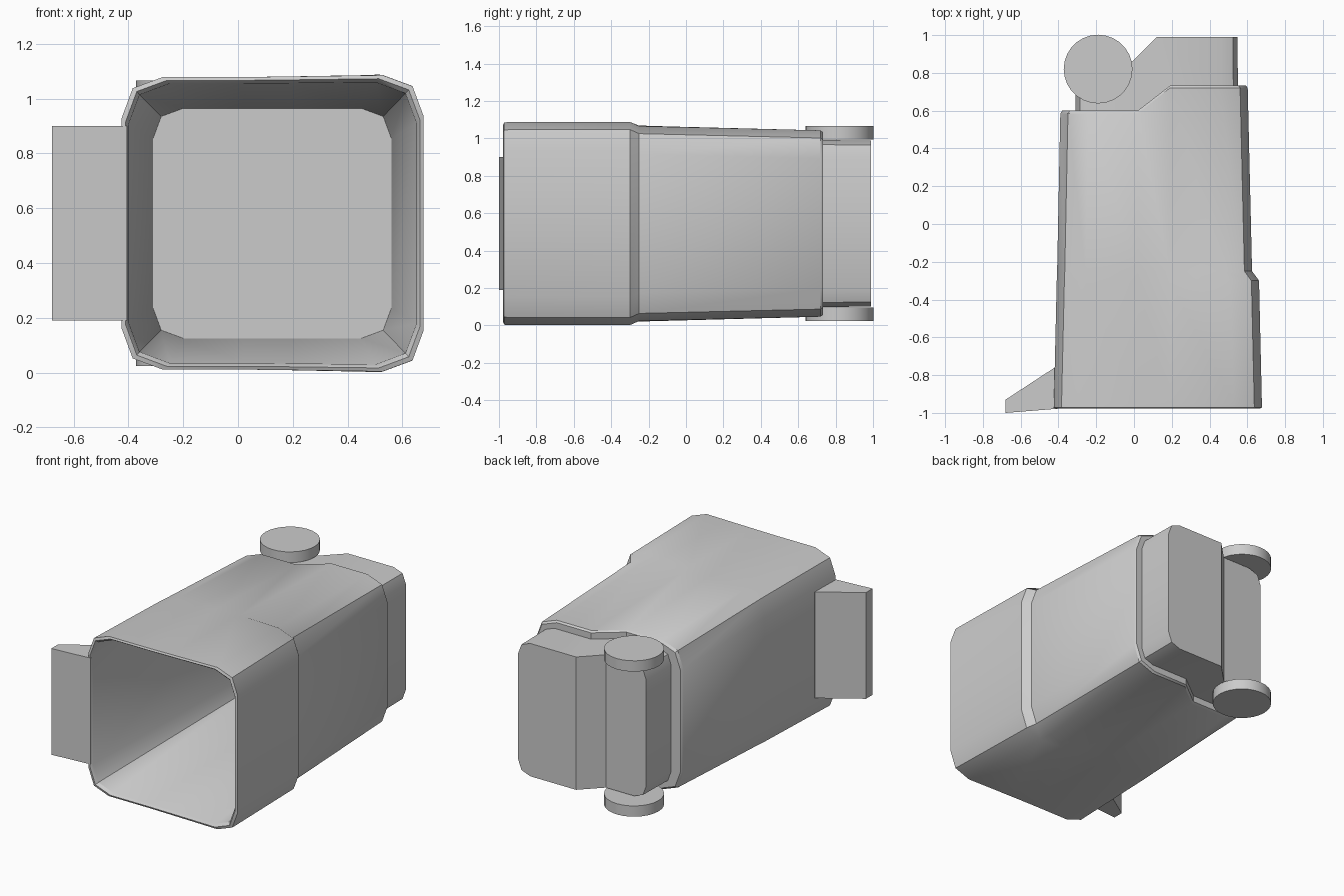
import bpy, bmesh, math

if "Cube" in bpy.data.objects:
    bpy.data.objects.remove(bpy.data.objects["Cube"])

ZC = 0.545  # mirror plane height


def ring(x0, x1, hl, hr, y, dy=0.0, xa=0.02, xb=0.19, c=0.15):
    """Chamfered 16-point loop; y rises by dy between xa and xb, hl/hr = left/right half height."""
    k = 0.27 * c
    top = [(x1, hr - c), (x1 - k, hr - k), (x1 - c, hr), (xb, hl + (hr - hl) * 0.3),
           (xa, hl), (x0 + c, hl), (x0 + k, hl - k), (x0, hl - c)]

    def depth(x):
        t = (x - xa) / (xb - xa)
        return y + dy * min(1, max(0, t))
    pts = [(x, depth(x), ZC + h) for x, h in top]
    return pts + [(x, yy, 2 * ZC - z) for x, yy, z in reversed(pts)]


def finish(bm, name, angle=35):
    bmesh.ops.recalc_face_normals(bm, faces=bm.faces)
    me = bpy.data.meshes.new(name)
    bm.to_mesh(me)
    bm.free()
    ob = bpy.data.objects.new(name, me)
    bpy.context.collection.objects.link(ob)
    bpy.ops.object.select_all(action='DESELECT')
    ob.select_set(True)
    bpy.context.view_layer.objects.active = ob
    bpy.ops.object.shade_smooth_by_angle(angle=math.radians(angle))
    return ob


def loft(name, rings):
    """Skin consecutive loops and close both ends with strips of quads."""
    bm = bmesh.new()
    loops = [[bm.verts.new(p) for p in r] for r in rings]
    n = len(loops[0])
    for a, b in zip(loops, loops[1:]):
        for i in range(n):
            j = (i + 1) % n
            bm.faces.new((a[i], a[j], b[j], b[i]))
    for lp in (loops[0], loops[-1]):
        for i in range(n // 2 - 1):
            bm.faces.new((lp[i], lp[i + 1], lp[n - 2 - i], lp[n - 1 - i]))
    return finish(bm, name)


# bin shell: inner floor, inner wall, rounded rim, bulged outer wall, stepped shoulder, base
loft("bin_body", [
    ring(-0.31, 0.56, 0.42, 0.42, 0.57, c=0.11),
    ring(-0.40, 0.652, 0.51, 0.515, -0.96),
    ring(-0.41, 0.664, 0.522, 0.528, -0.978),
    ring(-0.425, 0.678, 0.534, 0.541, -0.972),
    ring(-0.424, 0.677, 0.534, 0.542, -0.95),
    ring(-0.409, 0.662, 0.526, 0.543, -0.30),
    ring(-0.407, 0.625, 0.524, 0.521, -0.25),
    ring(-0.390, 0.602, 0.498, 0.498, 0.585, 0.135),
    ring(-0.380, 0.594, 0.488, 0.488, 0.60, 0.132),
    ring(-0.31, 0.55, 0.446, 0.446, 0.60, 0.132, c=0.09),
    ring(-0.308, 0.548, 0.444, 0.444, 0.86, 0.13, -0.01, 0.12, c=0.09),
])

# lid handle: wedge-shaped grip along the rim
bm = bmesh.new()
prof = [(-0.68, -1.0), (-0.68, -0.93), (-0.42, -0.76), (-0.405, -0.78), (-0.405, -0.978)]
f = bm.faces.new([bm.verts.new((x, y, 0.19)) for x, y in prof])
ext = bmesh.ops.extrude_face_region(bm, geom=[f])
bmesh.ops.translate(bm, vec=(0, 0, 0.71),
                    verts=[v for v in ext["geom"] if isinstance(v, bmesh.types.BMVert)])
finish(bm, "handle")

# pair of wheels either side of the base
for side, name in ((-1, "wheel_lower"), (1, "wheel_upper")):
    bm = bmesh.new()
    bmesh.ops.create_cone(bm, cap_ends=True, segments=28, radius1=0.182, radius2=0.182, depth=0.072)
    bmesh.ops.translate(bm, vec=(-0.19, 0.82, ZC + side * 0.485), verts=bm.verts)
    finish(bm, name)
